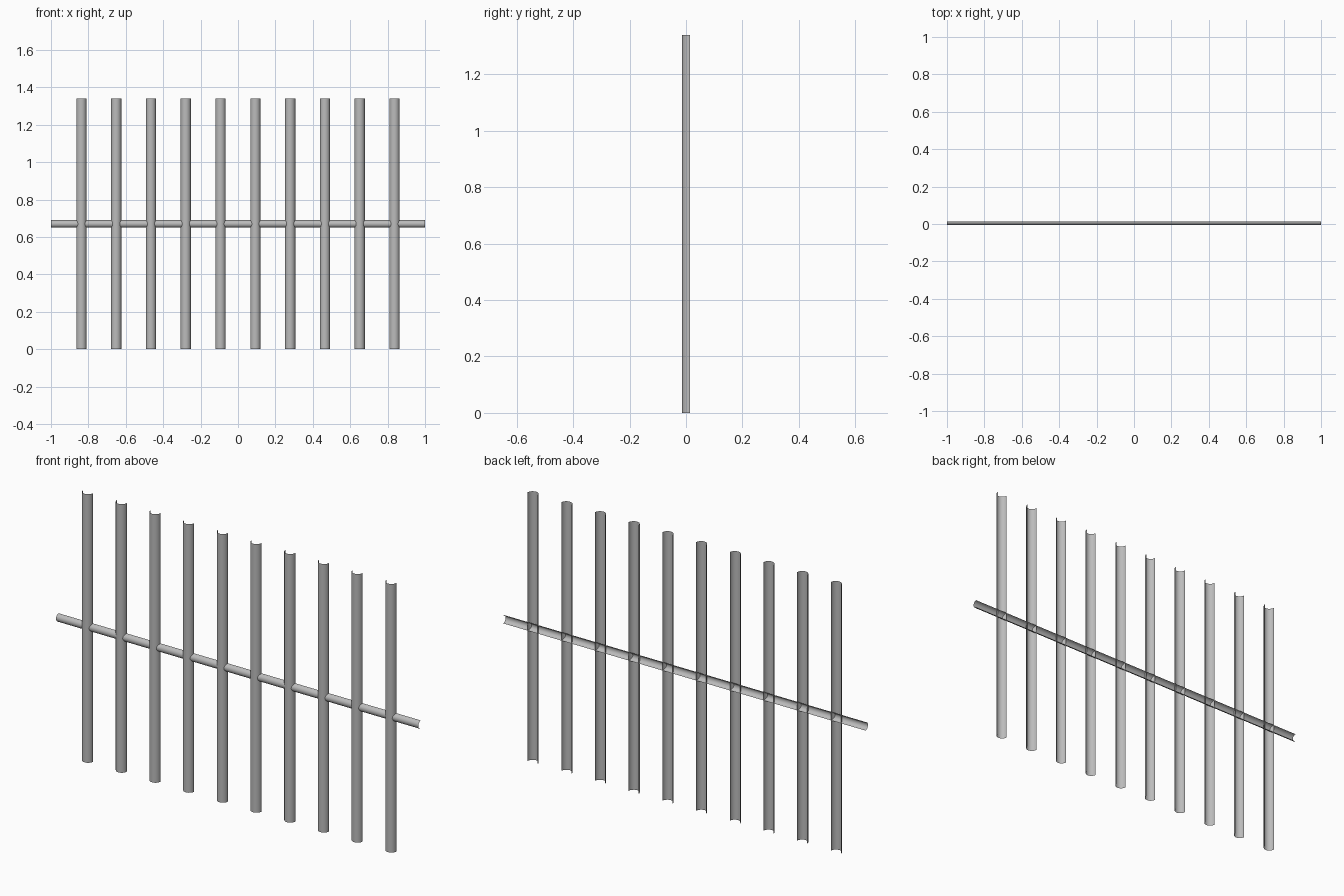
import bpy, bmesh, math
from mathutils import Matrix, Vector

cube = bpy.data.objects.get("Cube")
if cube:
    bpy.data.objects.remove(cube, do_unlink=True)

# Sizes
HEIGHT, LENGTH = 1.34, 2.0
BAR_R, RAIL_R = 0.0275, 0.02
BACK = BAR_R / 2          # shared plane of the open backs
COUNT, SPACING = 10, 0.186
SEGMENTS = 12

steel = bpy.data.materials.new("grey steel")
steel.use_nodes = True
GREY = (0.5, 0.5, 0.5, 1)
steel.diffuse_color = GREY
steel.node_tree.nodes["Principled BSDF"].inputs["Base Color"].default_value = GREY


def half_tube(name, radius, length, location, rotation=Matrix()):
    """Open half-round channel along z, bulging to the front."""
    bm = bmesh.new()
    arc = []
    for i in range(SEGMENTS + 1):
        a = math.pi * i / SEGMENTS
        arc.append(bm.verts.new((-radius * math.cos(a), -radius * math.sin(a), -length / 2)))
    edges = [bm.edges.new(pair) for pair in zip(arc, arc[1:])]
    new = bmesh.ops.extrude_edge_only(bm, edges=edges)["geom"]
    bmesh.ops.translate(bm, vec=(0, 0, length),
                        verts=[v for v in new if isinstance(v, bmesh.types.BMVert)])
    # Outside faces point to the front
    bm.normal_update()
    if sum(f.normal.y for f in bm.faces) > 0:
        bmesh.ops.reverse_faces(bm, faces=bm.faces[:])
    bm.transform(rotation)
    for f in bm.faces:
        f.smooth = True
    mesh = bpy.data.meshes.new(name)
    bm.to_mesh(mesh)
    bm.free()
    mesh.materials.append(steel)
    obj = bpy.data.objects.new(name, mesh)
    obj.location = Vector(location)
    bpy.context.collection.objects.link(obj)
    return obj


# Upright bars
for i in range(COUNT):
    x = (i - (COUNT - 1) / 2) * SPACING
    half_tube(f"upright_bar_{i + 1}", BAR_R, HEIGHT, (x, BACK, HEIGHT / 2))

# Cross rail through the middle
half_tube("cross_rail", RAIL_R, LENGTH, (0, BACK, HEIGHT / 2),
          Matrix.Rotation(math.pi / 2, 4, 'Y'))
